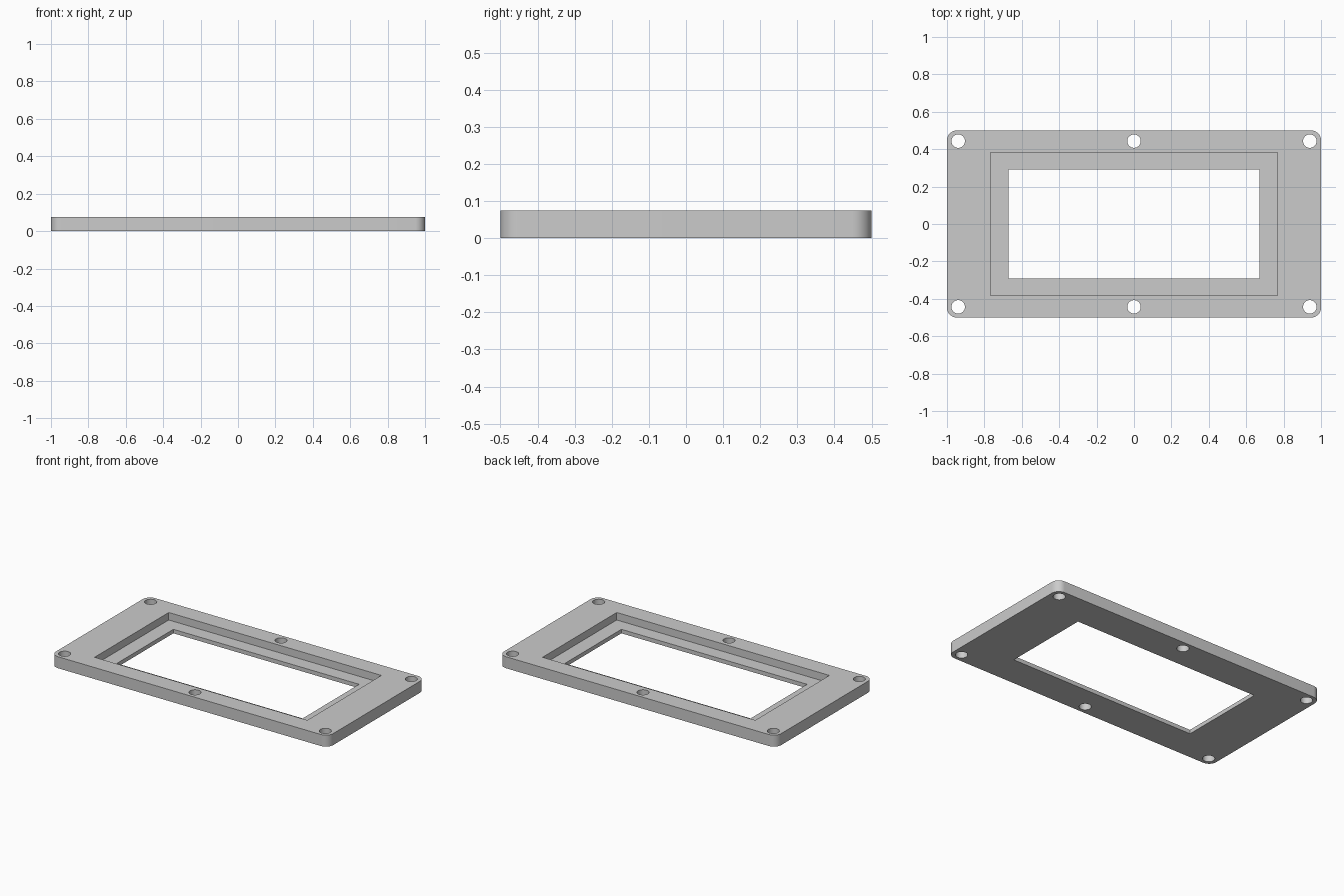
import bpy, bmesh, math

if "Cube" in bpy.data.objects:
    bpy.data.objects.remove(bpy.data.objects["Cube"])

HEIGHT, LEDGE = 0.075, 0.026

grey = bpy.data.materials.new("light grey")
grey.diffuse_color = (0.6, 0.6, 0.6, 1)
grey.use_nodes = True
grey.node_tree.nodes["Principled BSDF"].inputs["Base Color"].default_value = grey.diffuse_color


def prism(name, outline, z0, z1):
    """Extrude a closed outline from z0 to z1."""
    bm = bmesh.new()
    base = bm.faces.new([bm.verts.new((x, y, z0)) for x, y in outline])
    ext = bmesh.ops.extrude_face_region(bm, geom=[base])
    for v in ext["geom"]:
        if isinstance(v, bmesh.types.BMVert):
            v.co.z = z1
    bmesh.ops.recalc_face_normals(bm, faces=bm.faces)
    mesh = bpy.data.meshes.new(name)
    bm.to_mesh(mesh)
    bm.free()
    mesh.materials.append(grey)
    obj = bpy.data.objects.new(name, mesh)
    bpy.context.collection.objects.link(obj)
    return obj


def rectangle(hx, hy):
    return [(-hx, -hy), (hx, -hy), (hx, hy), (-hx, hy)]


def rounded_rectangle(hx, hy, r, steps=10):
    pts = []
    for k, (sx, sy) in enumerate([(1, 1), (-1, 1), (-1, -1), (1, -1)]):
        for i in range(steps + 1):
            a = math.pi / 2 * (k + i / steps)
            pts.append((sx * (hx - r) + r * math.cos(a),
                        sy * (hy - r) + r * math.sin(a)))
    return pts


def circle(cx, cy, r, n=40):
    return [(cx + r * math.cos(2 * math.pi * i / n),
             cy + r * math.sin(2 * math.pi * i / n)) for i in range(n)]


# Plate with rounded corners
frame = prism("bezel_frame", rounded_rectangle(1.0, 0.5, 0.053), 0, HEIGHT)

# Window opening and the recess above its ledge
cutters = [
    prism("recess_cutter", rectangle(0.767, 0.382), LEDGE, 0.2),
    prism("window_cutter", rectangle(0.67, 0.291), -0.1, 0.15),
]
# Six screw holes
for x in (-0.94, 0, 0.94):
    for y in (-0.443, 0.443):
        cutters.append(prism("screw_hole_cutter", circle(x, y, 0.036), -0.1, 0.2))

# Apply the cuts, then drop the cutters
bpy.context.view_layer.objects.active = frame
frame.select_set(True)
for cutter in cutters:
    cutter.hide_render = True
    mod = frame.modifiers.new("cut", "BOOLEAN")
    mod.operation = "DIFFERENCE"
    mod.solver = "EXACT"
    mod.object = cutter
    bpy.ops.object.modifier_apply(modifier=mod.name)
    bpy.data.objects.remove(cutter)

bpy.ops.object.shade_smooth_by_angle(angle=math.radians(30))
